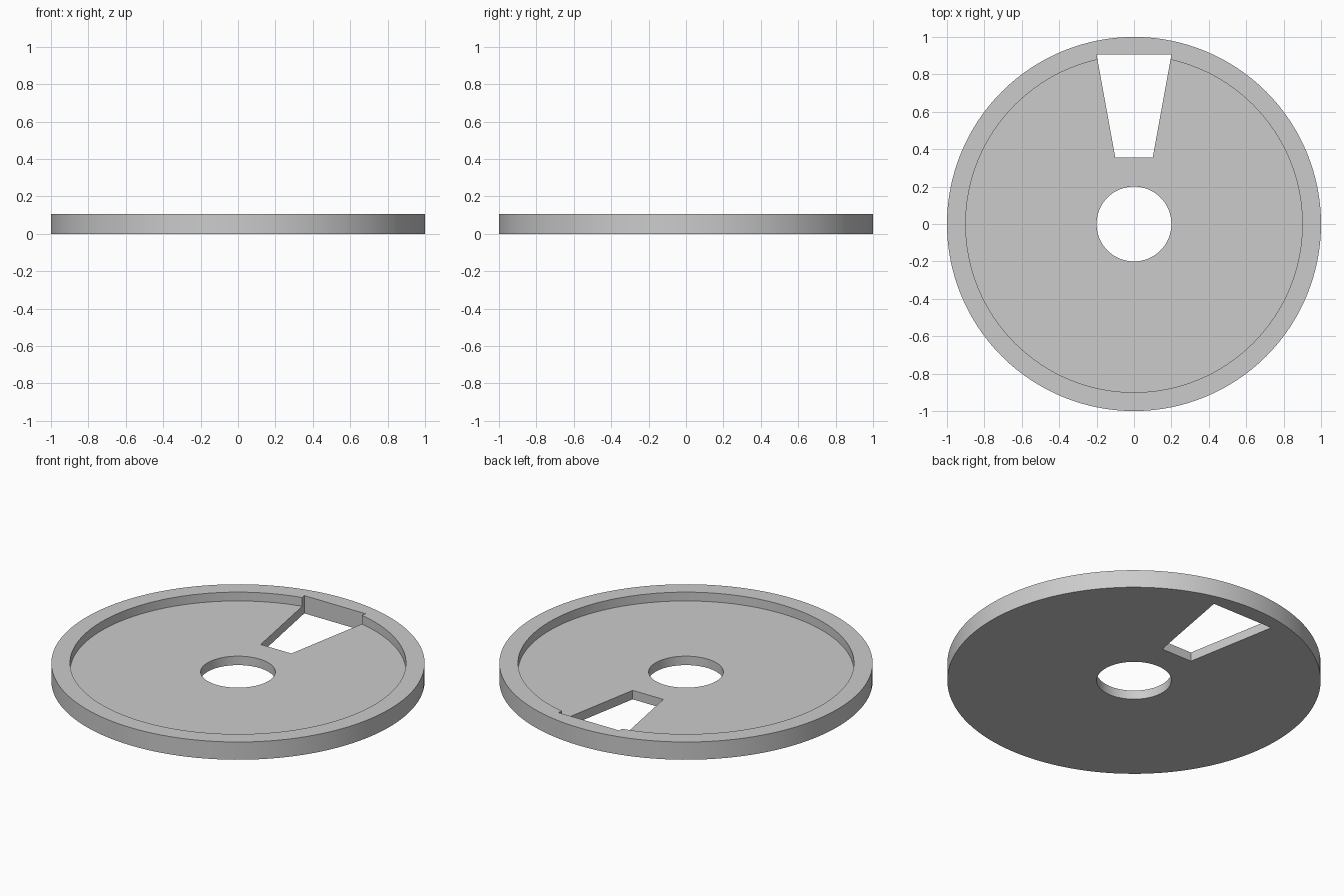
import bpy, bmesh, math

if "Cube" in bpy.data.objects:
    bpy.data.objects.remove(bpy.data.objects["Cube"])

HEIGHT, FLOOR = 0.105, 0.053
SEGMENTS = 128

grey = bpy.data.materials.new("Grey")
grey.use_nodes = True
colour = (0.6, 0.6, 0.6, 1)
grey.diffuse_color = colour
grey.node_tree.nodes["Principled BSDF"].inputs["Base Color"].default_value = colour


def add_object(name, bm):
    bmesh.ops.recalc_face_normals(bm, faces=bm.faces)
    mesh = bpy.data.meshes.new(name)
    bm.to_mesh(mesh)
    bm.free()
    mesh.materials.append(grey)
    obj = bpy.data.objects.new(name, mesh)
    bpy.context.collection.objects.link(obj)
    return obj


# Dished disc with raised rim and centre hole: a revolved closed profile
profile = [(0.2, 0), (1, 0), (1, HEIGHT), (0.9, HEIGHT), (0.9, FLOOR), (0.2, FLOOR)]
bm = bmesh.new()
rings = []
for i in range(SEGMENTS):
    a = math.tau * i / SEGMENTS
    rings.append([bm.verts.new((r * math.cos(a), r * math.sin(a), z)) for r, z in profile])
for i, ring in enumerate(rings):
    after = rings[(i + 1) % SEGMENTS]
    for j in range(len(profile)):
        k = (j + 1) % len(profile)
        bm.faces.new((ring[j], after[j], after[k], ring[k]))
disc = add_object("dished_disc", bm)

# Tapered slot cut through the floor and into the rim
bm = bmesh.new()
outline = [(-0.1, 0.355), (0.1, 0.355), (0.2, 0.905), (-0.2, 0.905)]
base = bm.faces.new([bm.verts.new((x, y, -0.1)) for x, y in outline])
top = bmesh.ops.extrude_face_region(bm, geom=[base])["geom"]
bmesh.ops.translate(bm, vec=(0, 0, 0.4),
                    verts=[v for v in top if isinstance(v, bmesh.types.BMVert)])
cutter = add_object("slot_cutter", bm)

cut = disc.modifiers.new("Slot", 'BOOLEAN')
cut.operation = 'DIFFERENCE'
cut.solver = 'EXACT'
cut.object = cutter
bpy.ops.object.select_all(action='DESELECT')
disc.select_set(True)
bpy.context.view_layer.objects.active = disc
bpy.ops.object.modifier_apply(modifier=cut.name)
bpy.data.objects.remove(cutter)
bpy.ops.object.shade_smooth_by_angle(angle=math.radians(30))
